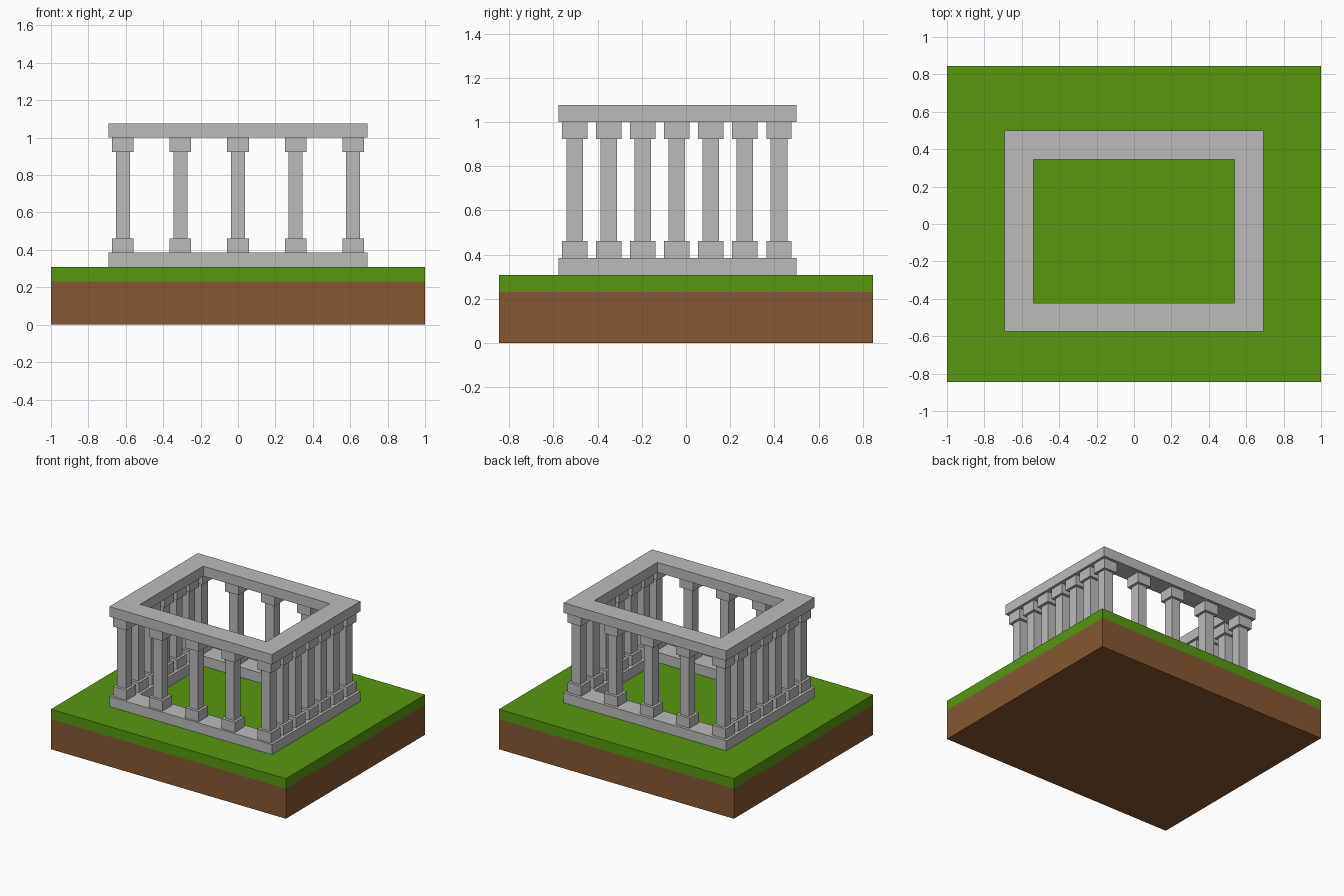
import bpy
import bmesh
from mathutils import Matrix, Vector

cube = bpy.data.objects.get("Cube")
if cube:
    bpy.data.objects.remove(cube, do_unlink=True)


def material(name, rgb):
    m = bpy.data.materials.new(name)
    m.use_nodes = True
    colour = (*rgb, 1)
    m.diffuse_color = colour
    bsdf = next(n for n in m.node_tree.nodes if n.type == 'BSDF_PRINCIPLED')
    bsdf.inputs["Base Color"].default_value = colour
    return m


STONE = material("grey stone", (0.5, 0.5, 0.5))
GRASS = material("green grass", (0.098, 0.31, 0.0045))
SOIL = material("brown soil", (0.235, 0.098, 0.034))


def finish(bm, name, mat):
    bmesh.ops.recalc_face_normals(bm, faces=bm.faces)
    mesh = bpy.data.meshes.new(name)
    bm.to_mesh(mesh)
    bm.free()
    mesh.materials.append(mat)
    obj = bpy.data.objects.new(name, mesh)
    bpy.context.collection.objects.link(obj)
    return obj


def add_box(bm, x, y, sx, sy, z0, z1):
    place = Matrix.Translation(Vector((x, y, (z0 + z1) / 2)))
    bmesh.ops.create_cube(bm, size=1, matrix=place @ Matrix.Diagonal((sx, sy, z1 - z0, 1)))


def block(name, mat, sx, sy, z0, z1):
    bm = bmesh.new()
    add_box(bm, 0, 0, sx, sy, z0, z1)
    return finish(bm, name, mat)


def frame(name, z0, z1):
    """Rectangular stone ring with an open middle."""
    bm = bmesh.new()

    def loop(inset, z):
        hx, hy = RING_X - inset, RING_Y - inset
        return [bm.verts.new((sx * hx, CENTRE_Y + sy * hy, z))
                for sx, sy in ((-1, -1), (1, -1), (1, 1), (-1, 1))]

    loops = [loop(0, z0), loop(0, z1), loop(RING_WIDTH, z1), loop(RING_WIDTH, z0)]
    for a, b in zip(loops, loops[1:] + loops[:1]):
        for i in range(4):
            j = (i + 1) % 4
            bm.faces.new((a[i], a[j], b[j], b[i]))
    return finish(bm, name, STONE)


# Ground slab
SOIL_TOP, GROUND = 0.231, 0.308
block("soil", SOIL, 2, 1.692, 0, SOIL_TOP)
block("grass", GRASS, 2, 1.692, SOIL_TOP, GROUND)

# Stone frames at the foot and head of the columns
CENTRE_Y = -0.038
RING_X, RING_Y, RING_WIDTH = 0.692, 0.538, 0.154
FLOOR, CEILING, STEP = 0.385, 1.0, 0.077
frame("foot_frame", GROUND, FLOOR)
frame("head_frame", CEILING, CEILING + STEP)

# Square columns around the perimeter: five across, seven deep
COLS_X, COLS_Y = 5, 7
REACH_X, REACH_Y = 0.615, 0.4615
for i in range(COLS_X):
    for j in range(COLS_Y):
        if 0 < i < COLS_X - 1 and 0 < j < COLS_Y - 1:
            continue
        x = REACH_X * (2 * i / (COLS_X - 1) - 1)
        y = CENTRE_Y - 0.003 + REACH_Y * (2 * j / (COLS_Y - 1) - 1)
        bm = bmesh.new()
        add_box(bm, x, y, 0.115, 0.115, FLOOR, FLOOR + STEP)
        add_box(bm, x, y, 0.075, 0.075, FLOOR + STEP, CEILING - STEP)
        add_box(bm, x, y, 0.115, 0.115, CEILING - STEP, CEILING)
        finish(bm, f"column_{i + 1}_{j + 1}", STONE)
